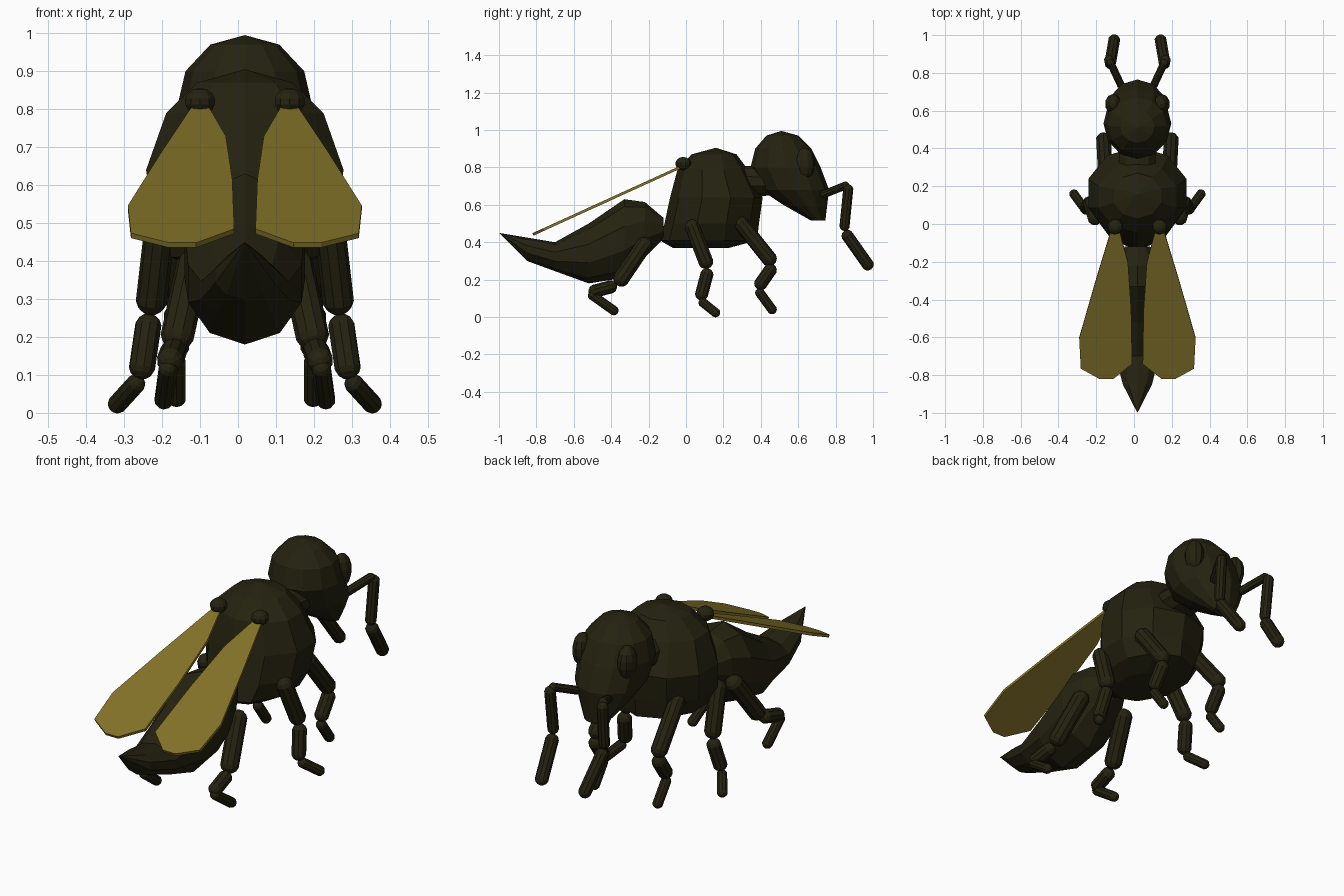
import bpy, bmesh
from math import sin, cos, pi
from mathutils import Vector, Matrix

if "Cube" in bpy.data.objects:
    bpy.data.objects.remove(bpy.data.objects["Cube"])

MID = 0.018  # body centre line


def material(name, rgb):
    m = bpy.data.materials.new(name)
    m.use_nodes = True
    m.diffuse_color = (*rgb, 1)
    m.node_tree.nodes["Principled BSDF"].inputs["Base Color"].default_value = (*rgb, 1)
    return m


shell = material("dark olive shell", (0.018, 0.016, 0.005))
amber = material("amber wing", (0.23, 0.17, 0.022))


def finish(name, bm, mat):
    bmesh.ops.recalc_face_normals(bm, faces=bm.faces)
    mesh = bpy.data.meshes.new(name)
    bm.to_mesh(mesh)
    bm.free()
    mesh.materials.append(mat)
    ob = bpy.data.objects.new(name, mesh)
    bpy.context.collection.objects.link(ob)
    return ob


def loft(name, rings, along, sides=10):
    """Rings are (position, low, high, half width); a zero width makes a point."""
    bm = bmesh.new()
    loops = []
    for pos, low, high, half in rings:
        mid, r = (low + high) / 2, (high - low) / 2
        loop = []
        for i in range(sides if half else 1):
            a = 2 * pi * i / sides
            x = MID + half * sin(a) / cos(pi / sides / 2)
            v = mid + r * cos(a)
            loop.append(bm.verts.new((x, v, pos) if along == "z" else (x, pos, v)))
        loops.append(loop)
    for a, b in zip(loops, loops[1:]):
        for i in range(sides):
            j = (i + 1) % sides
            corners = [a[i % len(a)], a[j % len(a)], b[j % len(b)], b[i % len(b)]]
            bm.faces.new(list(dict.fromkeys(corners)))
    for loop in (loops[0], loops[-1]):
        if len(loop) > 2:
            bm.faces.new(loop)
    return finish(name, bm, shell)


def capsule(name, start, end, radius):
    """Rounded limb segment between two points."""
    a, b = Vector(start), Vector(end)
    d = b - a
    bm = bmesh.new()
    bmesh.ops.create_uvsphere(bm, u_segments=10, v_segments=7, radius=radius)
    for v in bm.verts:
        v.co.z += d.length / 2 - radius if v.co.z > 0 else radius - d.length / 2
    turn = d.to_track_quat("Z", "Y").to_matrix().to_4x4()
    bm.transform(Matrix.Translation((a + b) / 2) @ turn)
    return finish(name, bm, shell)


def ball(name, centre, radii, u=10, v=7):
    bm = bmesh.new()
    bmesh.ops.create_uvsphere(bm, u_segments=u, v_segments=v, radius=1)
    bm.transform(Matrix.Translation(centre) @ Matrix.Diagonal((*radii, 1)))
    return finish(name, bm, shell)


# Body
loft("thorax", [(0.905, 0.16, 0.16, 0), (0.87, 0.03, 0.27, 0.13),
                (0.79, -0.045, 0.33, 0.215), (0.64, -0.085, 0.41, 0.27),
                (0.5, -0.115, 0.39, 0.25), (0.41, -0.14, 0.38, 0.2),
                (0.37, -0.07, 0.23, 0.12)], "z")
loft("head", [(0.995, 0.51, 0.51, 0), (0.97, 0.43, 0.6, 0.09),
              (0.9, 0.37, 0.67, 0.155), (0.8, 0.345, 0.72, 0.178),
              (0.68, 0.4, 0.765, 0.165), (0.6, 0.52, 0.755, 0.12),
              (0.515, 0.67, 0.745, 0.06)], "z", 12)
loft("neck", [(0.3, 0.64, 0.81, 0.1), (0.45, 0.65, 0.8, 0.1)], "y")
loft("abdomen", [(-1, 0.45, 0.45, 0), (-0.85, 0.3, 0.425, 0.08),
                 (-0.7, 0.245, 0.4, 0.12), (-0.52, 0.18, 0.5, 0.155),
                 (-0.33, 0.21, 0.63, 0.165), (-0.22, 0.32, 0.615, 0.13),
                 (-0.12, 0.42, 0.53, 0.07)], "y")

# Limbs: joints outward from the body as (distance from centre line, y, z)
LIMBS = {
    "antenna": ([(0.08, 0.72, 0.65), (0.15, 0.87, 0.71), (0.145, 0.845, 0.46), (0.12, 0.99, 0.255)],
                (0.022, 0.028, 0.033)),
    "front_leg": ([(0.17, 0.27, 0.53), (0.18, 0.47, 0.28), (0.18, 0.38, 0.15), (0.18, 0.475, 0.02)],
                  (0.042, 0.036, 0.026)),
    "middle_leg": ([(0.22, 0.02, 0.52), (0.25, 0.12, 0.26), (0.275, 0.075, 0.09), (0.348, 0.175, 0.01)],
                   (0.042, 0.036, 0.026)),
    "hind_leg": ([(0.13, -0.2, 0.42), (0.185, -0.37, 0.17), (0.2, -0.52, 0.13), (0.215, -0.365, 0.02)],
                 (0.045, 0.036, 0.026)),
}
# Wing outline as (distance from centre line, y)
WING = [(0.095, -0.03), (0.14, -0.03), (0.225, -0.31), (0.308, -0.6), (0.3, -0.76),
        (0.2, -0.815), (0.128, -0.815), (0.028, -0.735), (0.033, -0.45), (0.05, -0.2)]

for side, s in (("left", 1), ("right", -1)):
    for limb, (joints, radii) in LIMBS.items():
        pts = [(MID + s * x, y, z) for x, y, z in joints]
        for part, a, b, r in zip(("upper", "middle", "tip"), pts, pts[1:], radii):
            capsule(f"{side}_{limb}_{part}", a, b, r)
    ball(f"{side}_eye", (MID + s * 0.128, 0.635, 0.82), (0.045, 0.055, 0.085))
    ball(f"{side}_wing_hinge", (MID + s * 0.118, -0.015, 0.82), (0.042, 0.042, 0.036))

    # Flat slanted wing with a thin rim
    bm = bmesh.new()
    bm.faces.new([bm.verts.new((MID + s * x, y, 0.807 + 0.456 * y)) for x, y in WING])
    top = bmesh.ops.extrude_face_region(bm, geom=bm.faces[:])
    bmesh.ops.translate(bm, vec=(0, -0.006, 0.013),
                        verts=[g for g in top["geom"] if isinstance(g, bmesh.types.BMVert)])
    finish(f"{side}_wing", bm, amber)
